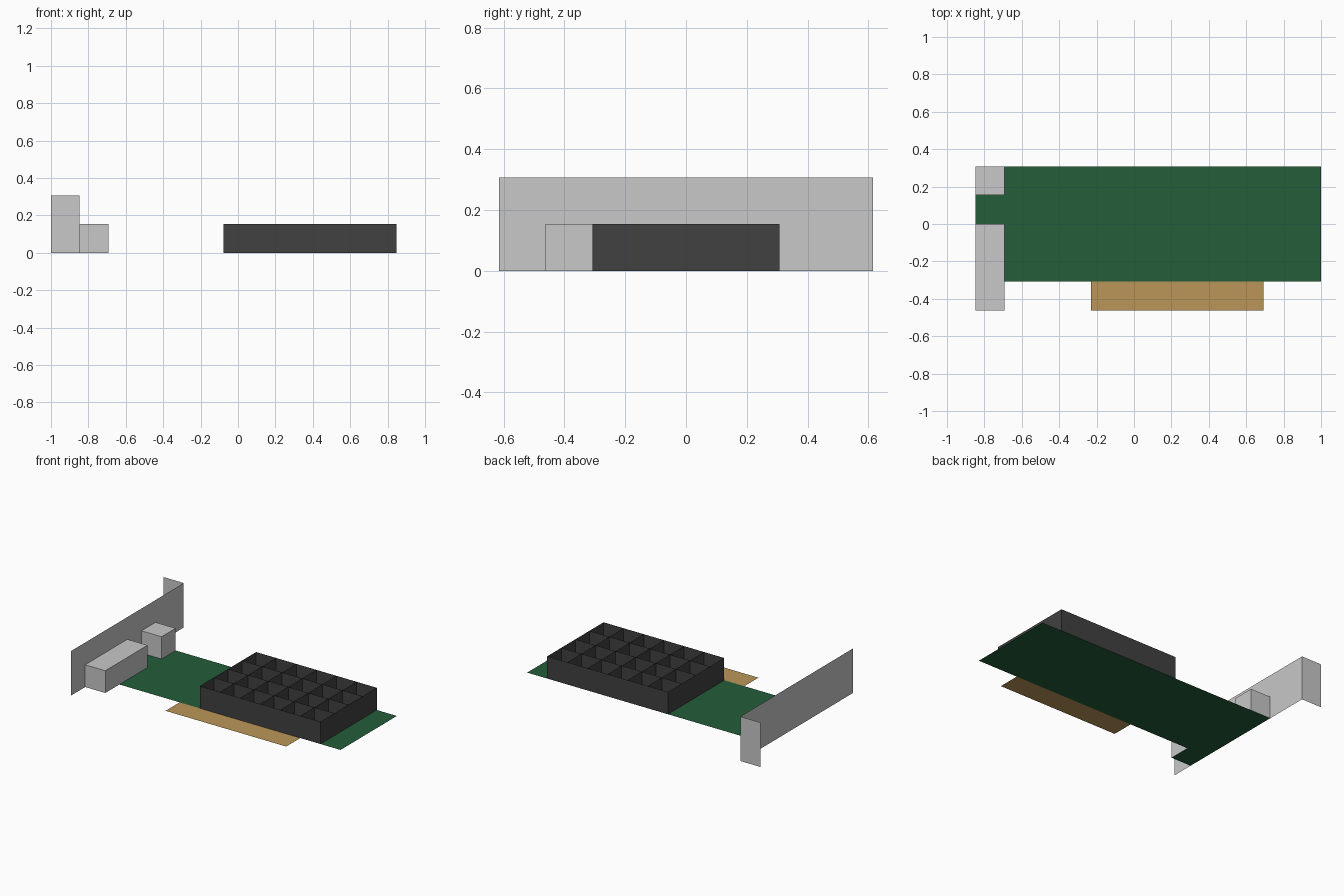
import bpy
from mathutils import Vector

if "Cube" in bpy.data.objects:
    bpy.data.objects.remove(bpy.data.objects["Cube"])

U = 2 / 13  # one grid cell of the design


def make_material(name, rgb):
    mat = bpy.data.materials.new(name)
    mat.use_nodes = True
    colour = (*rgb, 1)
    mat.diffuse_color = colour
    mat.node_tree.nodes["Principled BSDF"].inputs["Base Color"].default_value = colour
    return mat


def sheet(corner, a, b):
    """Flat rectangle spanned by edges a and b, facing a x b."""
    c, a, b = Vector(corner), Vector(a), Vector(b)
    return [c, c + a, c + a + b, c + b]


def build(name, sheets, mat):
    verts = [p * U for quad in sheets for p in quad]
    faces = [range(i, i + 4) for i in range(0, len(verts), 4)]
    mesh = bpy.data.meshes.new(name)
    mesh.from_pydata(verts, [], [tuple(f) for f in faces])
    mesh.materials.append(mat)
    obj = bpy.data.objects.new(name, mesh)
    bpy.context.collection.objects.link(obj)
    return obj


def side_walls(x0, x1, y0, y1, h):
    """Front, back and +x walls."""
    w, d, up = x1 - x0, y1 - y0, (0, 0, h)
    return [sheet((x0, y0, 0), (w, 0, 0), up),
            sheet((x1, y1, 0), (-w, 0, 0), up),
            sheet((x1, y0, 0), (0, d, 0), up)]


metal = make_material("light grey metal", (0.58, 0.58, 0.58))
black = make_material("dark grey heatsink", (0.052, 0.052, 0.052))
green = make_material("board green", (0.017, 0.109, 0.042))
gold = make_material("contact gold", (0.497, 0.305, 0.098))

# Circuit board with a tab beneath the long connector
build("circuit_board", [sheet((-5.5, -2, 0), (12, 0, 0), (0, 4, 0)),
                        sheet((-5.5, -3, 0), (1, 0, 0), (0, 1, 0))], green)

# Edge contacts
build("edge_contacts", [sheet((-1.5, -3, 0), (6, 0, 0), (0, 1, 0))], gold)

# Mounting bracket and its bent flange
build("mounting_bracket", [sheet((-5.5, -4, 0), (0, 8, 0), (0, 0, 2))], metal)
build("bracket_flange", [sheet((-6.5, 4, 0), (1, 0, 0), (0, 0, 2))], metal)

# Connectors, closed off by the bracket and board
for name, y0, y1 in (("long_connector", -3, 0), ("short_connector", 1, 2)):
    lid = sheet((-5.5, y0, 1), (1, 0, 0), (0, y1 - y0, 0))
    build(name, side_walls(-5.5, -4.5, y0, y1, 1) + [lid], metal)

# Open heatsink: outer walls and crossed thin fins
walls = side_walls(-0.5, 5.5, -2, 2, 1)
walls.append(sheet((-0.5, 2, 0), (0, -4, 0), (0, 0, 1)))
build("heatsink_walls", walls, black)
fins = [sheet((i - 0.5, -2, 0), (0, 4, 0), (0, 0, 1)) for i in range(1, 6)]
fins += [sheet((-0.5, j, 0), (6, 0, 0), (0, 0, 1)) for j in range(-1, 2)]
build("heatsink_fins", fins, black)
